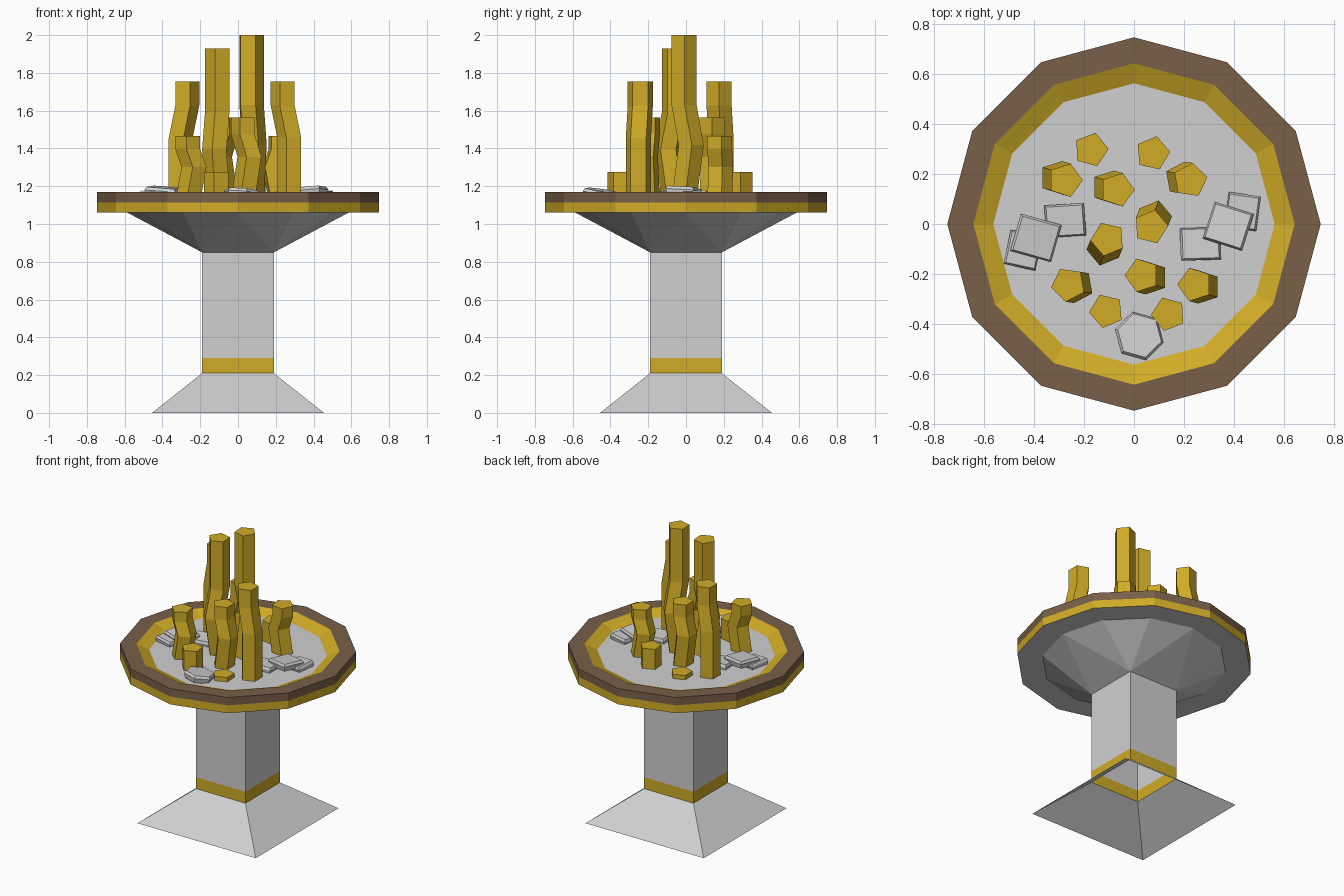
import bpy, bmesh, math
from mathutils import Vector, Matrix

if "Cube" in bpy.data.objects:
    bpy.data.objects.remove(bpy.data.objects["Cube"])


def material(name, rgb):
    m = bpy.data.materials.new(name)
    m.diffuse_color = (*rgb, 1)
    m.use_nodes = True
    m.node_tree.nodes["Principled BSDF"].inputs["Base Color"].default_value = m.diffuse_color
    return m


STONE = material("pale_stone", (0.63, 0.63, 0.63))
GOLD = material("gold", (0.63, 0.41, 0.02))
BROWN = material("brown", (0.19, 0.115, 0.065))


def finish(name, bm, mats):
    me = bpy.data.meshes.new(name)
    bm.to_mesh(me)
    bm.free()
    for m in mats:
        me.materials.append(m)
    ob = bpy.data.objects.new(name, me)
    bpy.context.collection.objects.link(ob)
    return ob


def ring(bm, n, r, z, start=0.0, c=(0, 0)):
    return [bm.verts.new((c[0] + r * math.cos(start + i * math.tau / n),
                          c[1] + r * math.sin(start + i * math.tau / n), z))
            for i in range(n)]


def bridge(bm, a, b, mat=0):
    n = len(a)
    for i in range(n):
        f = bm.faces.new((a[i], a[(i + 1) % n], b[(i + 1) % n], b[i]))
        f.material_index = mat


# Pedestal: open square foot, gold band and column
bm = bmesh.new()
levels = [(0.455, 0), (0.19, 0.21), (0.19, 0.29), (0.19, 0.85)]
rings = [ring(bm, 4, h * math.sqrt(2), z, math.pi / 4) for h, z in levels]
for i in range(3):
    bridge(bm, rings[i], rings[i + 1], 1 if i == 1 else 0)
finish("pedestal", bm, [STONE, GOLD])

# Bowl underside: square to twelve sides, fanned from each column corner
bm = bmesh.new()
sq = ring(bm, 4, 0.19 * math.sqrt(2), 0.85, math.pi / 4)
rim = ring(bm, 12, 0.585, 1.06)
for k in range(4):
    for j in range(3):
        bm.faces.new((sq[k], rim[(3 * k + j + 1) % 12], rim[3 * k + j]))
    bm.faces.new((sq[k], sq[(k + 1) % 4], rim[(3 * k + 3) % 12]))
bmesh.ops.recalc_face_normals(bm, faces=bm.faces)
if sum(f.normal.z for f in bm.faces) > 0:
    bmesh.ops.reverse_faces(bm, faces=bm.faces)
finish("bowl_underside", bm, [STONE])

# Tray: stone lip, gold and brown bands, sloping gold wall, stone floor
bm = bmesh.new()
profile = [(0.585, 1.06), (0.747, 1.06), (0.747, 1.115), (0.747, 1.17),
           (0.643, 1.17), (0.563, 1.135)]
rings = [ring(bm, 12, r, z) for r, z in profile]
for i, mat in enumerate([0, 1, 2, 2, 1]):
    bridge(bm, rings[i], rings[i + 1], mat)
bm.faces.new(rings[-1])
finish("tray", bm, [STONE, GOLD, BROWN])

# Gold stalks: top x, y, height, rotation, bend offset x, y, bend stays to base
stalks = [
    (0.067, -0.012, 2.0, 220, 0.015, 0.038, 0),
    (-0.105, -0.06, 1.93, 40, -0.015, -0.038, 0),
    (-0.275, 0.175, 1.755, 0, -0.035, 0.01, 1),
    (0.243, -0.242, 1.755, 180, 0.035, -0.01, 1),
    (0.032, -0.205, 1.565, 180, 0.035, -0.01, 0),
    (-0.067, 0.137, 1.565, 0, -0.035, 0.01, 0),
    (-0.263, -0.242, 1.465, 190, 0.033, -0.005, 0),
    (0.225, 0.175, 1.465, 10, -0.033, 0.005, 0),
    (-0.11, -0.348, 1.275, 185, 0, 0, 0),
    (0.075, 0.283, 1.275, 5, 0, 0, 0),
    (0.138, -0.36, 1.165, 183, 0, 0, 0),
    (-0.172, 0.297, 1.165, 3, 0, 0, 0),
]
BASE = 1.12
for n, (x, y, top, rot, dx, dy, keep) in enumerate(stalks):
    bm = bmesh.new()
    h = top - BASE
    up, mid = (0.58, 0.34) if top > 1.9 else (0.8, 0.53)
    steps = [(0, keep), (mid, 1), (up, 0), (1, 0)]
    if not dx:
        steps = [(0, 0), (1, 0)]
    rings = [ring(bm, 5, 0.07, BASE + h * t, math.radians(rot),
                  (x + dx * k, y + dy * k)) for t, k in steps]
    for a, b in zip(rings, rings[1:]):
        bridge(bm, a, b)
    bm.faces.new(rings[-1])
    bm.faces.new(rings[0][::-1])
    finish(f"gold_stalk_{n + 1}", bm, [GOLD])

# Loose flat stones: x, y, z, width, depth, turn, tilt x, tilt y, sides
stones = [
    (-0.275, 0.015, 1.145, 0.16, 0.13, 4, 0.06, -0.05, 4),
    (-0.445, -0.105, 1.145, 0.13, 0.14, -12, -0.05, 0.08, 4),
    (-0.393, -0.055, 1.17, 0.17, 0.155, -16, 0.05, 0.08, 4),
    (0.265, -0.08, 1.145, 0.16, 0.13, 2, -0.06, 0.05, 4),
    (0.435, 0.05, 1.145, 0.13, 0.14, -8, 0.05, -0.08, 4),
    (0.378, -0.01, 1.17, 0.165, 0.155, -18, -0.05, -0.08, 4),
    (0.02, -0.45, 1.155, 0.175, 0.175, 15, -0.12, 0.12, 6),
]
for n, (x, y, z, w, d, turn, tx, ty, sides) in enumerate(stones):
    bm = bmesh.new()
    r = 0.5 / math.cos(math.pi / sides)
    s = math.pi / sides
    rings = [ring(bm, sides, r * k, t, s) for k, t in
             ((0.9, -0.024), (1.0, 0.008), (0.9, 0.024))]
    for a, b in zip(rings, rings[1:]):
        bridge(bm, a, b)
    bm.faces.new(rings[-1])
    bm.faces.new(rings[0][::-1])
    m = (Matrix.Translation((x, y, z)) @ Matrix.Rotation(math.radians(turn), 4, 'Z')
         @ Matrix.Rotation(tx, 4, 'X') @ Matrix.Rotation(ty, 4, 'Y')
         @ Matrix.Diagonal((w, d, 1, 1)))
    bm.transform(m)
    finish(f"loose_stone_{n + 1}", bm, [STONE])
